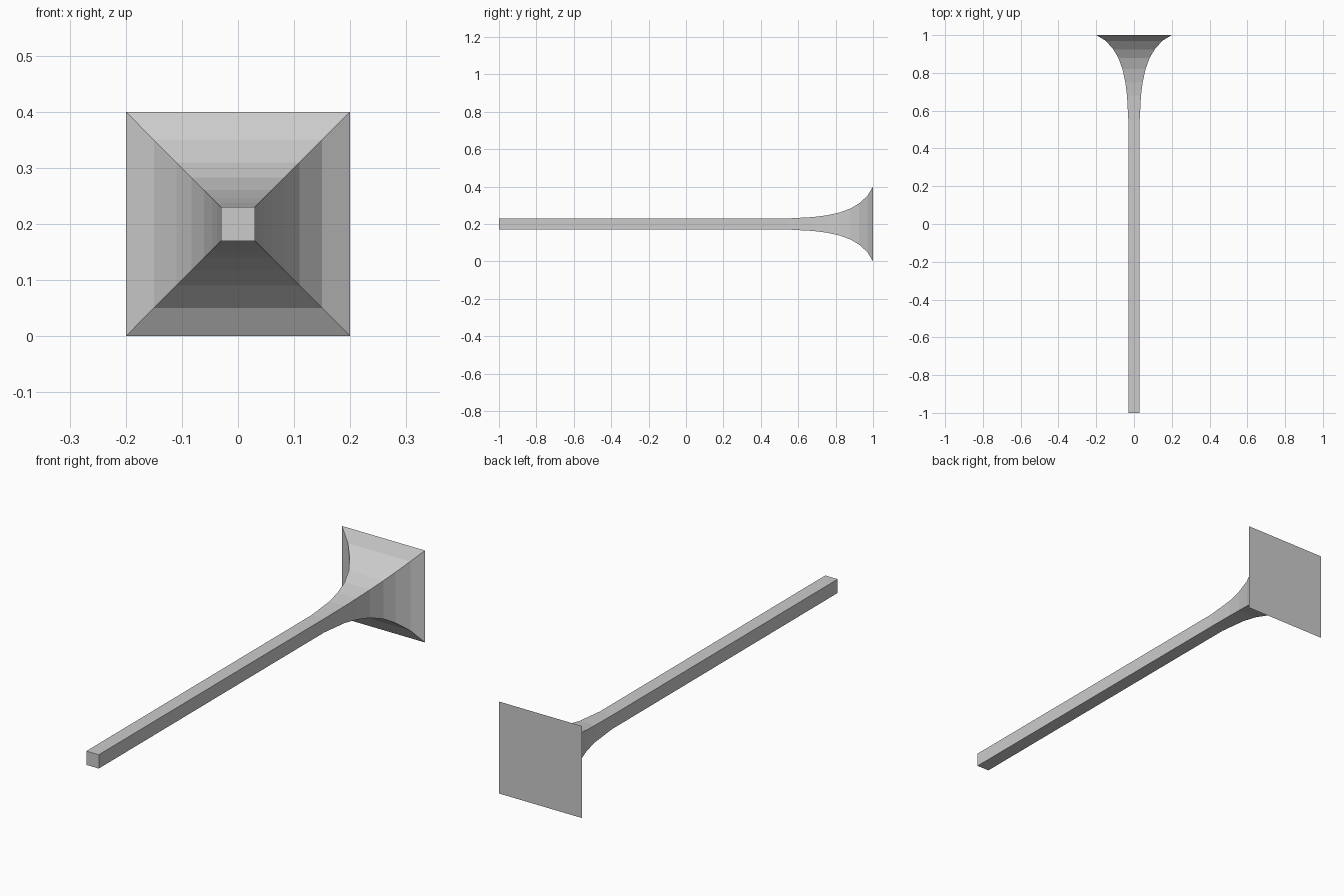
import bpy
import bmesh

if "Cube" in bpy.data.objects:
    bpy.data.objects.remove(bpy.data.objects["Cube"])

# Flared square horn: (y position, half width) from shaft tip to wide mouth
CENTRE_Z = 0.2
PROFILE = [(-1.0, 0.03), (0.55, 0.03), (0.68, 0.037), (0.75, 0.046),
           (0.82, 0.061), (0.88, 0.083), (0.925, 0.11), (0.97, 0.15), (1.0, 0.2)]
CORNERS = [(-1, -1), (1, -1), (1, 1), (-1, 1)]

bm = bmesh.new()
rings = [[bm.verts.new((sx * h, y, CENTRE_Z + sz * h)) for sx, sz in CORNERS]
         for y, h in PROFILE]

# Sides between neighbouring square rings
for a, b in zip(rings, rings[1:]):
    for i in range(4):
        j = (i + 1) % 4
        bm.faces.new((a[i], a[j], b[j], b[i]))

# Flat end caps
bm.faces.new(rings[0])
bm.faces.new(rings[-1])
bmesh.ops.recalc_face_normals(bm, faces=bm.faces)

mesh = bpy.data.meshes.new("flared_square_shaft")
bm.to_mesh(mesh)
bm.free()
shaft = bpy.data.objects.new("flared_square_shaft", mesh)
bpy.context.collection.objects.link(shaft)
